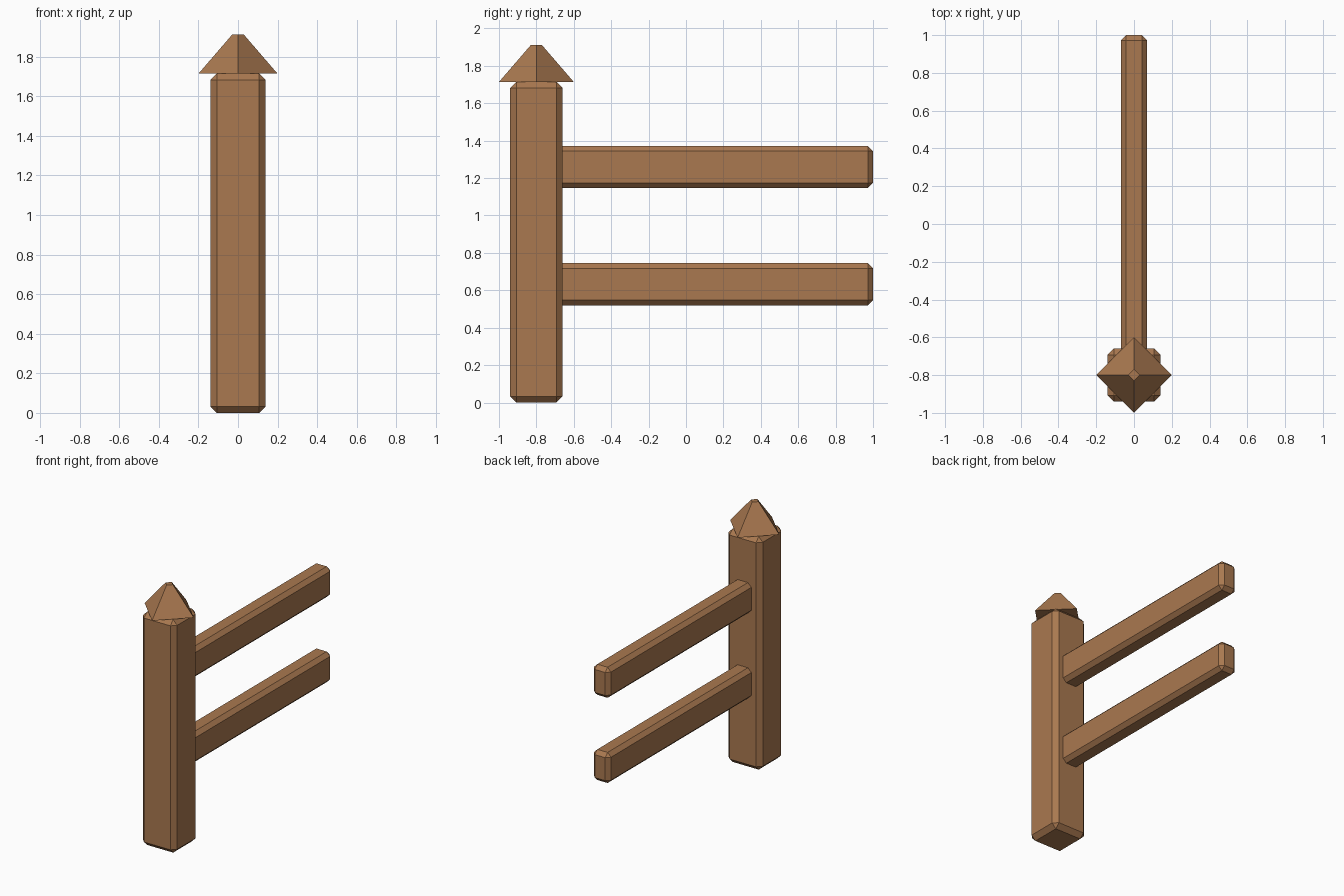
import bpy

if "Cube" in bpy.data.objects:
    bpy.data.objects.remove(bpy.data.objects["Cube"])

wood = bpy.data.materials.new("wood")
wood.diffuse_color = (0.40, 0.19, 0.08, 1)
wood.use_nodes = True
wood.node_tree.nodes["Principled BSDF"].inputs["Base Color"].default_value = wood.diffuse_color


def chamfered_box(name, lo, hi, chamfer):
    """Box between two corners with flat single-segment chamfers."""
    centre = [(a + b) / 2 for a, b in zip(lo, hi)]
    bpy.ops.mesh.primitive_cube_add(size=1, location=centre)
    ob = bpy.context.object
    ob.name = name
    ob.scale = [b - a for a, b in zip(lo, hi)]
    bpy.ops.object.transform_apply(location=False, rotation=False, scale=True)
    bevel = ob.modifiers.new("chamfer", 'BEVEL')
    bevel.width = chamfer
    bevel.segments = 1
    ob.data.materials.append(wood)
    return ob


# Upright post
chamfered_box("post", (-0.14, -0.94, 0), (0.14, -0.66, 1.715), 0.033)

# Two rails, their near ends buried in the post
for name, z in (("lower_rail", 0.52), ("upper_rail", 1.147)):
    chamfered_box(name, (-0.07, -0.80, z), (0.07, 1.0, z + 0.225), 0.028)

# Four-sided truncated cap, turned diagonally to the post
bpy.ops.mesh.primitive_cone_add(vertices=4, radius1=0.2, radius2=0.03,
                                depth=0.197, location=(0, -0.8, 1.8125))
cap = bpy.context.object
cap.name = "post_cap"
cap.data.materials.append(wood)
